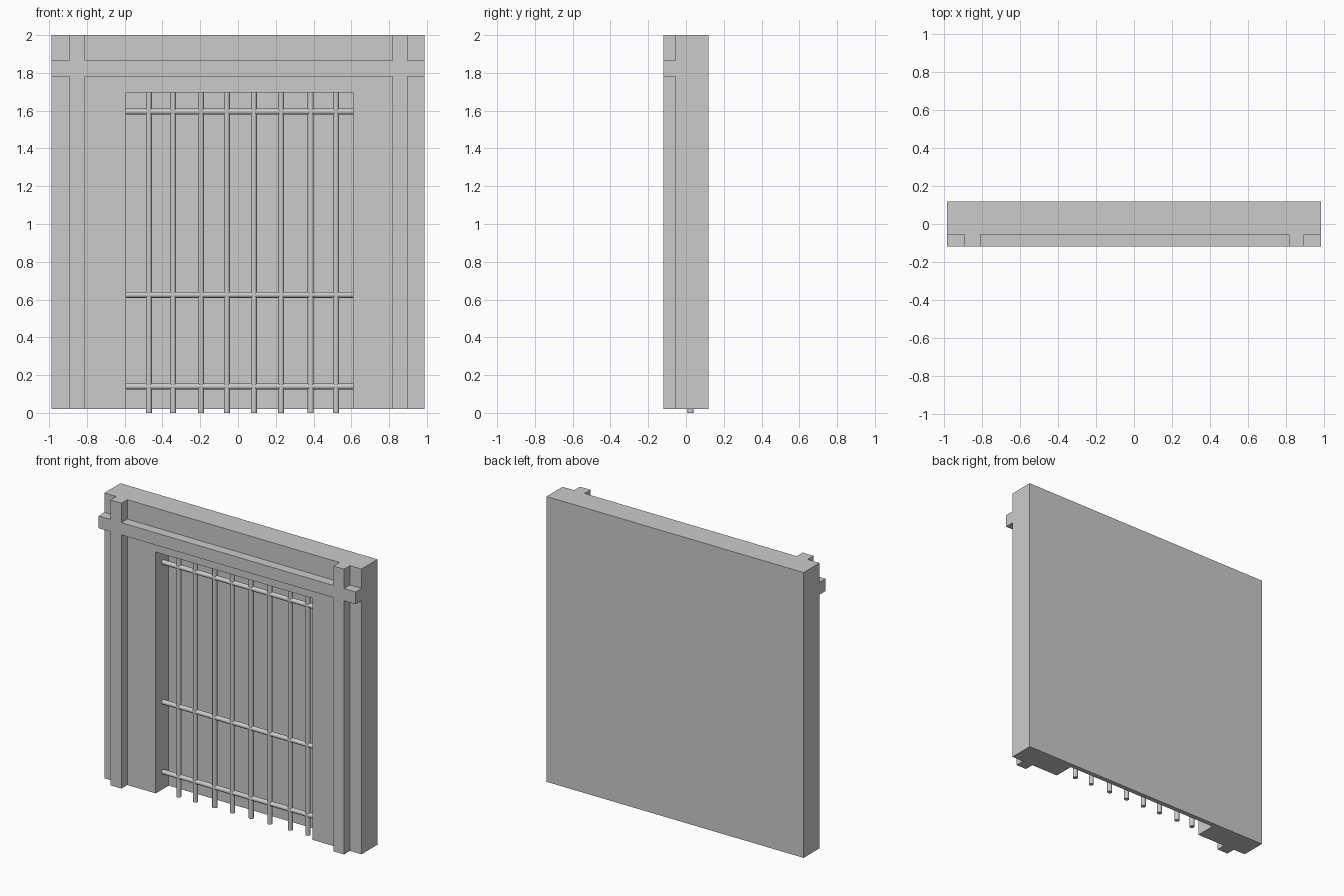
import bpy
from math import pi

if "Cube" in bpy.data.objects:
    bpy.data.objects.remove(bpy.data.objects["Cube"])


def box(name, x0, x1, y0, y1, z0, z1):
    bpy.ops.mesh.primitive_cube_add(size=1, location=((x0 + x1) / 2, (y0 + y1) / 2, (z0 + z1) / 2))
    ob = bpy.context.object
    ob.name = name
    ob.scale = (x1 - x0, y1 - y0, z1 - z0)
    bpy.ops.object.transform_apply(location=False, rotation=False, scale=True)
    return ob


def combine(target, other, operation):
    mod = target.modifiers.new(operation.lower(), 'BOOLEAN')
    mod.operation = operation
    mod.solver = 'EXACT'
    mod.object = other
    bpy.context.view_layer.objects.active = target
    bpy.ops.object.modifier_apply(modifier=mod.name)
    bpy.data.objects.remove(other)


def rod(name, length, location, rotation=(0, 0, 0)):
    bpy.ops.mesh.primitive_cylinder_add(vertices=12, radius=0.016, depth=length,
                                        location=location, rotation=rotation)
    bpy.context.object.name = name
    bpy.ops.object.shade_smooth_by_angle(angle=0.7)


HALF, BOTTOM, TOP = 0.987, 0.02, 2.0
FRONT, FACE, BACK = -0.12, -0.055, 0.12
OPEN_L, OPEN_R, OPEN_TOP, RECESS = -0.593, 0.61, 1.695, 0.087
ROD_Y = 0.025

# Wall slab with a shallow gate recess open at the bottom
wall = box("gate_wall", -HALF, HALF, FACE, BACK, BOTTOM, TOP)
combine(wall, box("recess_cutter", OPEN_L, OPEN_R, -0.3, RECESS, -0.2, OPEN_TOP), 'DIFFERENCE')

# Raised frame: two posts crossed by a lintel
trim = box("raised_frame", -HALF, HALF, FRONT, FACE, 1.78, 1.865)
for x0, x1 in ((-0.895, -0.811), (0.818, 0.898)):
    combine(trim, box("post", x0, x1, FRONT, FACE, BOTTOM, TOP), 'UNION')

# Upright bars of the gate
for i, x in enumerate((-0.472, -0.344, -0.196, -0.059, 0.084, 0.228, 0.385, 0.519)):
    rod(f"upright_bar_{i + 1}", OPEN_TOP, (x, ROD_Y, OPEN_TOP / 2))

# Cross bars of the gate
for i, z in enumerate((0.14, 0.625, 1.595)):
    rod(f"cross_bar_{i + 1}", OPEN_R - OPEN_L, ((OPEN_L + OPEN_R) / 2, ROD_Y, z), (0, pi / 2, 0))
